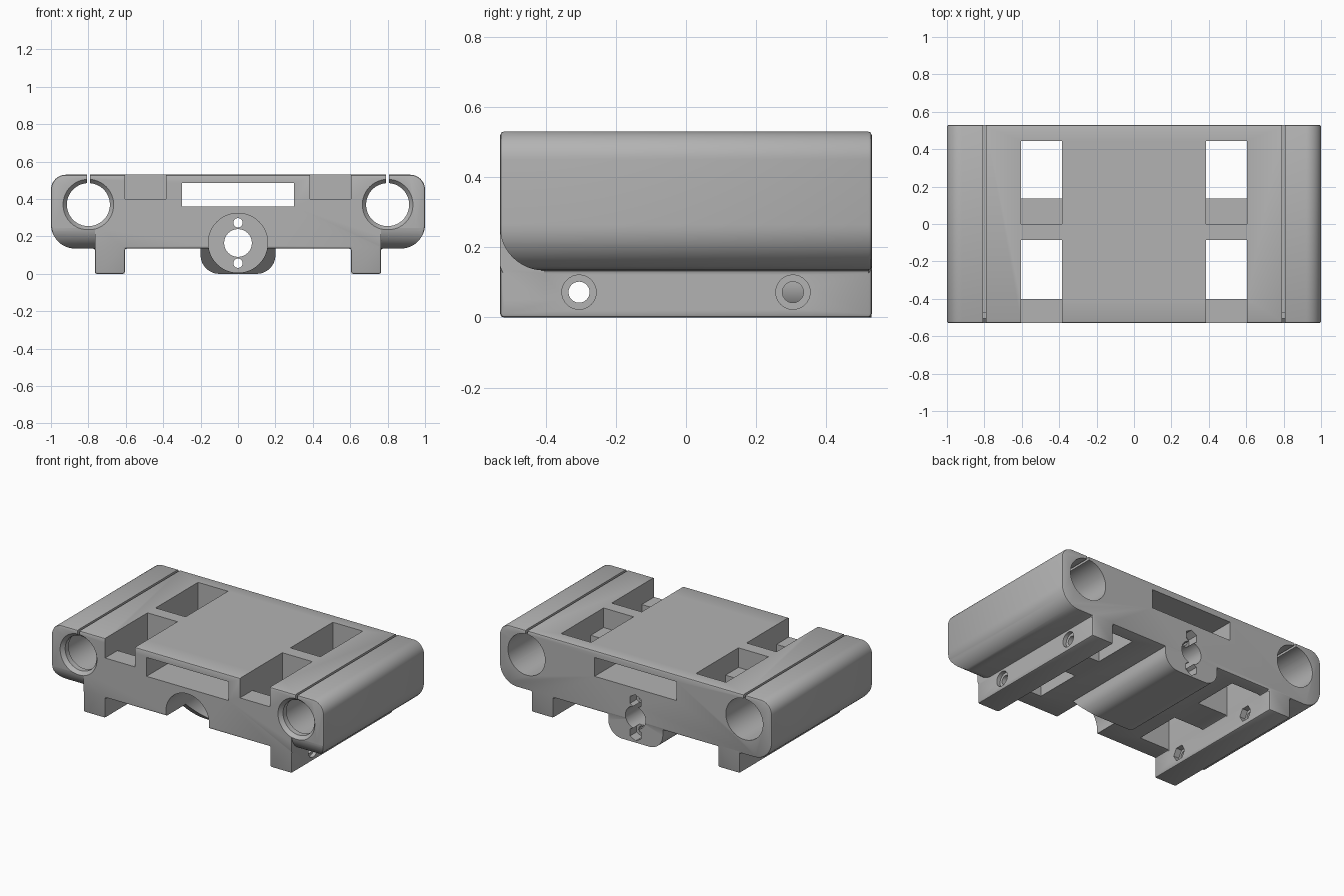
import bpy, bmesh, math
from mathutils import Matrix, Vector

if "Cube" in bpy.data.objects:
    bpy.data.objects.remove(bpy.data.objects["Cube"])

grey = bpy.data.materials.new("matte_grey")
grey.use_nodes = True
grey.diffuse_color = (0.45, 0.45, 0.45, 1)
grey.node_tree.nodes["Principled BSDF"].inputs["Base Color"].default_value = (0.45, 0.45, 0.45, 1)

Y0, Y1 = -0.53, 0.53      # front and back ends
ROD_X, ROD_Z = 0.8, 0.37  # guide bores
NUT_Z = 0.165             # centre bore


def finish(name, bm):
    bmesh.ops.recalc_face_normals(bm, faces=bm.faces)
    mesh = bpy.data.meshes.new(name)
    bm.to_mesh(mesh)
    bm.free()
    mesh.materials.append(grey)
    obj = bpy.data.objects.new(name, mesh)
    bpy.context.collection.objects.link(obj)
    return obj


def prism(name, points, a, b, axis="Y"):
    """Extrude a closed outline from a to b along an axis."""
    bm = bmesh.new()
    place = (lambda p: (p[0], a, p[1])) if axis == "Y" else (lambda p: (a, p[0], p[1]))
    face = bm.faces.new([bm.verts.new(place(p)) for p in points])
    ext = bmesh.ops.extrude_face_region(bm, geom=[face])
    step = Vector((0, b - a, 0) if axis == "Y" else (b - a, 0, 0))
    bmesh.ops.translate(bm, vec=step, verts=[v for v in ext["geom"] if isinstance(v, bmesh.types.BMVert)])
    return finish(name, bm)


def box(x0, x1, y0, y1, z0, z1):
    return prism("box_cutter", [(x0, z0), (x1, z0), (x1, z1), (x0, z1)], y0, y1)


def rod(axis, start, end, u, v, r, r_end=None, sides=64):
    """Cylinder, cone or hex along X or Y; u is the other horizontal place, v the height."""
    bm = bmesh.new()
    bmesh.ops.create_cone(bm, cap_ends=True, segments=sides, radius1=r,
                          radius2=r if r_end is None else r_end, depth=end - start)
    mid = (start + end) / 2
    if axis == "Y":
        m = Matrix.Translation((u, mid, v)) @ Matrix.Rotation(-math.pi / 2, 4, "X")
    else:
        m = Matrix.Translation((mid, u, v)) @ Matrix.Rotation(math.pi / 2, 4, "Y")
    bmesh.ops.transform(bm, matrix=m, verts=bm.verts)
    return finish("rod_cutter", bm)


def arc(cx, cz, r, start, end, n=12):
    return [(cx + r * math.cos(math.radians(start + (end - start) * i / n)),
             cz + r * math.sin(math.radians(start + (end - start) * i / n))) for i in range(n + 1)]


def apply(obj, mod):
    bpy.context.view_layer.objects.active = obj
    bpy.ops.object.modifier_apply(modifier=mod.name)


def boolean(obj, tool, operation="DIFFERENCE"):
    mod = obj.modifiers.new("boolean", "BOOLEAN")
    mod.operation, mod.solver, mod.object = operation, "EXACT", tool
    apply(obj, mod)
    bpy.data.objects.remove(tool)


# Main block: rounded slab with two clamp legs
half = [(0.605, 0.135), (0.605, 0), (0.765, 0), (0.765, 0.135)]
half += arc(0.87, 0.265, 0.13, -90, 0) + arc(0.92, 0.45, 0.08, 0, 90)
body = prism("carriage_body", half + [(-x, z) for x, z in reversed(half)], Y0, Y1)
bevel = body.modifiers.new("bevel", "BEVEL")
bevel.width, bevel.segments, bevel.limit_method = 0.01, 2, "ANGLE"
bevel.angle_limit = math.radians(40)
apply(body, bevel)

# Centre boss with a sloped front
outline = [(-0.2, 0.25)] + arc(-0.1, 0.1, 0.1, 180, 270) + arc(0.1, 0.1, 0.1, 270, 360) + [(0.2, 0.25)]
boss = prism("nut_boss", outline, -0.19, Y1 - 0.001)
for v in boss.data.vertices:
    if v.co.y < 0:
        v.co.y -= v.co.z
boolean(body, boss, "UNION")

# Belt slot, flange recess and centre bore
boolean(body, box(-0.3, 0.3, -0.6, 0.6, 0.36, 0.485))
boolean(body, rod("Y", -0.6, -0.15, 0, NUT_Z, 0.159))
boolean(body, rod("Y", -0.3, 0.6, 0, NUT_Z, 0.074))
for dz in (-0.108, 0.108):
    boolean(body, rod("Y", -0.3, 0.6, 0, NUT_Z + dz, 0.025, sides=32))
    boolean(body, rod("Y", 0.46, 0.6, 0, NUT_Z + dz, 0.046, sides=6))

for s in (-1, 1):
    # Guide bore with a retaining lip at the front and a slit on top
    x = s * ROD_X
    boolean(body, rod("Y", -0.6, 0.6, x, ROD_Z, 0.115))
    boolean(body, rod("Y", -0.47, 0.6, x, ROD_Z, 0.136))
    boolean(body, rod("Y", -0.532, -0.505, x, ROD_Z, 0.137, 0.114))
    boolean(body, box(x - 0.008, x + 0.008, -0.6, 0.6, 0.42, 0.6))

    # Rounded lower front corner of the bearing housing
    corner = [(-0.6, 0.05), (-0.405, 0.05)] + arc(-0.405, 0.26, 0.126, 270, 180) + [(-0.6, 0.26)]
    boolean(body, prism("corner_cutter", corner, s * 0.765, s * 1.1, "X"))

    # Pockets: shallow ledge in front, open window behind
    xa, xb = sorted((s * 0.385, s * 0.605))
    for ledge, window, back in ((-0.6, -0.4, -0.085), (0, 0.135, 0.445)):
        boolean(body, box(xa, xb, ledge, back - 0.01, 0.4, 0.6))
        boolean(body, box(xa, xb, window, back, 0.05, 0.6))

    # Leg screw holes: round recess outside, hex recess inside
    for y in (-0.305, 0.305):
        for (p, q), r, n in (((0.58, 0.8), 0.03, 32), ((0.74, 0.8), 0.049, 32), ((0.58, 0.645), 0.05, 6)):
            a, b = sorted((s * p, s * q))
            boolean(body, rod("X", a, b, y, 0.072, r, sides=n))

bpy.ops.object.select_all(action="DESELECT")
body.select_set(True)
bpy.context.view_layer.objects.active = body
bpy.ops.object.shade_smooth_by_angle(angle=math.radians(30))
